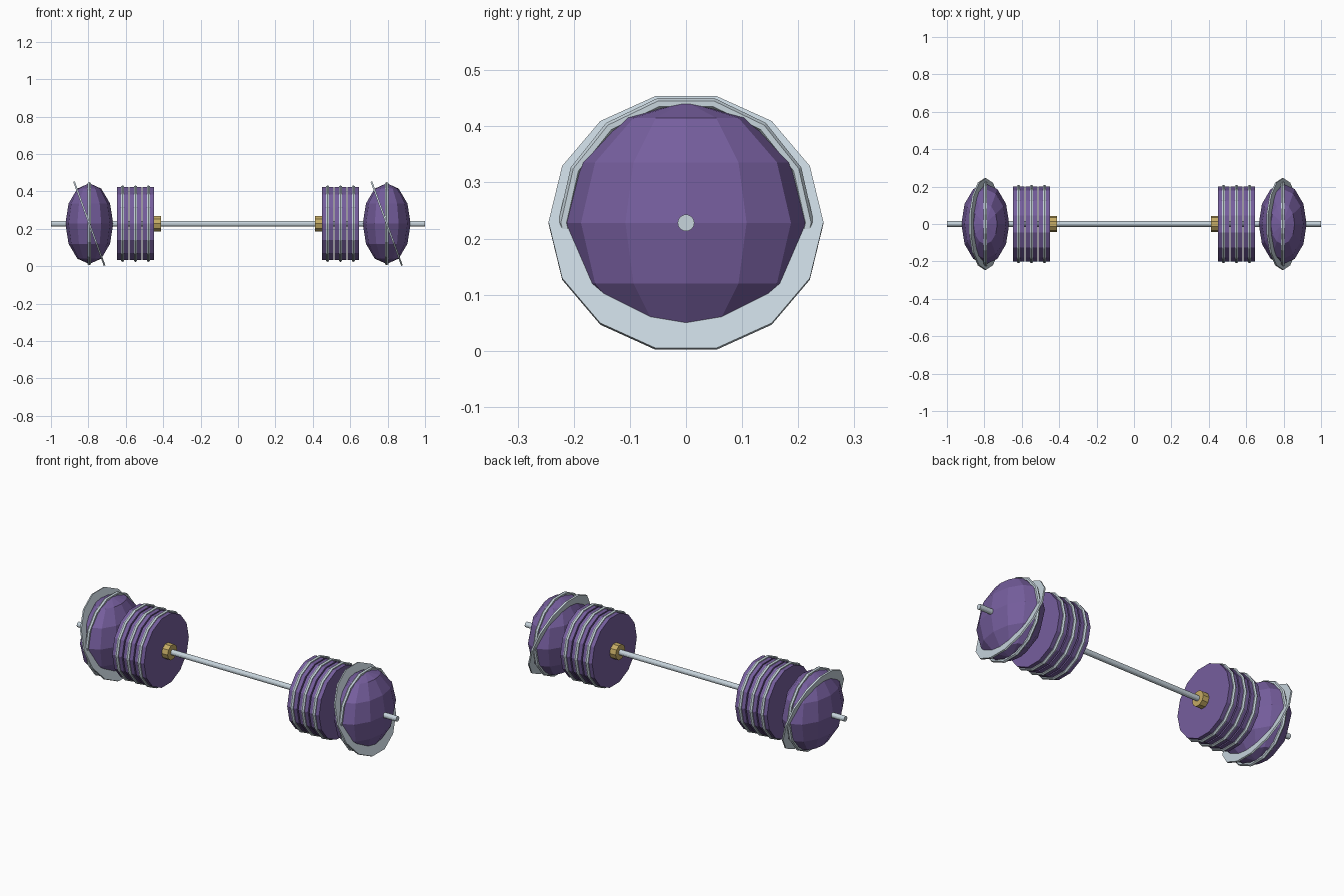
import bpy, bmesh, math

cube = bpy.data.objects.get("Cube")
if cube:
    bpy.data.objects.remove(cube, do_unlink=True)

AXIS_Z = 0.228   # height of the bar's axis
SIDES = 14


def material(name, rgb):
    m = bpy.data.materials.new(name)
    m.use_nodes = True
    m.diffuse_color = (*rgb, 1)
    m.node_tree.nodes["Principled BSDF"].inputs["Base Color"].default_value = (*rgb, 1)
    return m


PURPLE = material("purple", (0.18, 0.112, 0.34))
SILVER = material("silver", (0.57, 0.66, 0.72))
GOLD = material("gold", (0.56, 0.41, 0.13))


def finish(bm, name, mat, x, tilt=0):
    bmesh.ops.recalc_face_normals(bm, faces=bm.faces)
    mesh = bpy.data.meshes.new(name)
    bm.to_mesh(mesh)
    bm.free()
    mesh.materials.append(mat)
    obj = bpy.data.objects.new(name, mesh)
    bpy.context.collection.objects.link(obj)
    obj.location = (x, 0, AXIS_Z)
    obj.rotation_euler = (0, tilt, 0)


def lathe(name, mat, x, profile, sides=SIDES, closed=False, tilt=0):
    """Turn a profile of (x, radius) points about the x axis."""
    bm = bmesh.new()
    rings = []
    for px, r in profile:
        angles = [math.tau * i / sides for i in range(sides)]
        rings.append([bm.verts.new((px, r * math.cos(a), r * math.sin(a))) for a in angles])
    pairs = list(zip(rings, rings[1:]))
    if closed:
        pairs.append((rings[-1], rings[0]))
    else:
        bm.faces.new(rings[0])
        bm.faces.new(rings[-1])
    for a, b in pairs:
        for i in range(sides):
            j = (i + 1) % sides
            bm.faces.new((a[i], a[j], b[j], b[i]))
    finish(bm, name, mat, x, tilt)


def disc(name, mat, x, radius, width, sides=SIDES, tilt=0):
    h = width / 2
    lathe(name, mat, x, [(-h, radius), (h, radius)], sides, tilt=tilt)


def hoop(name, mat, x, radius, thick):
    section = [math.tau * i / 6 for i in range(6)]
    lathe(name, mat, x, [(thick * math.sin(a), radius + thick * math.cos(a)) for a in section],
          closed=True)


def ball(name, mat, x, half_width, radius):
    bm = bmesh.new()
    bmesh.ops.create_uvsphere(bm, u_segments=12, v_segments=6, radius=radius)
    bmesh.ops.scale(bm, vec=(half_width / radius, 1, 1), verts=bm.verts)
    finish(bm, name, mat, x)


# Central bar
disc("bar", SILVER, 0, 0.015, 2.0)

for side, s in (("left", 1), ("right", -1)):
    # Collar against the innermost plate
    disc(side + "_collar", GOLD, s * 0.43, 0.043, 0.038, sides=10)
    # Three plates, each with a hoop round the rim
    for i in range(3):
        x = s * (0.479 + 0.069 * i)
        disc(f"{side}_plate_{i + 1}", PURPLE, x, 0.2, 0.062)
        hoop(f"{side}_plate_hoop_{i + 1}", SILVER, x, 0.2, 0.01)
    # Flattened end ball with an upright hoop and a tilted ring
    ball(side + "_ball", PURPLE, s * 0.795, 0.128, 0.216)
    hoop(side + "_ball_hoop", SILVER, s * 0.795, 0.218, 0.01)
    disc(side + "_tilted_ring", SILVER, s * 0.795, 0.245, 0.009, tilt=math.radians(-20))
